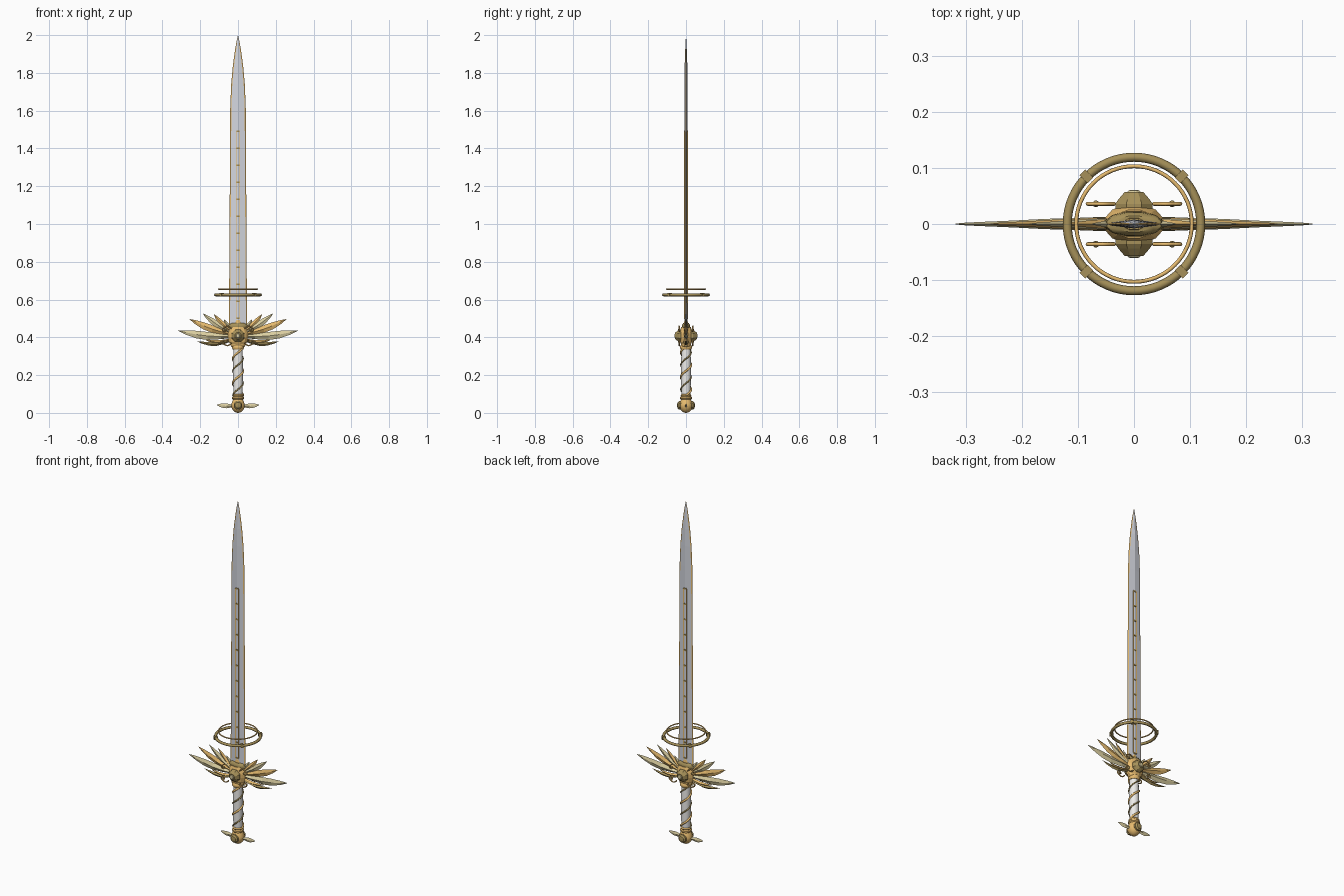
import bpy, bmesh
from math import sin, cos, pi, radians
from mathutils import Vector, Matrix

if "Cube" in bpy.data.objects:
    bpy.data.objects.remove(bpy.data.objects["Cube"])


def material(name, rgb):
    m = bpy.data.materials.new(name)
    m.diffuse_color = (*rgb, 1)
    m.use_nodes = True
    m.node_tree.nodes["Principled BSDF"].inputs["Base Color"].default_value = m.diffuse_color
    return m


GOLD = material("gold", (0.80, 0.50, 0.16))
PALE = material("pale_gold", (0.72, 0.63, 0.36))
BRONZE = material("bronze", (0.38, 0.28, 0.10))
STEEL = material("steel", (0.66, 0.68, 0.74))
IVORY = material("ivory", (0.85, 0.84, 0.82))
DARK = material("dark_steel", (0.12, 0.13, 0.17))


def loft(name, rings, mats, pick=lambda i: 0, smooth=False):
    """Skin closed rings of equal point count and cap both ends."""
    bm = bmesh.new()
    vs = [[bm.verts.new(p) for p in r] for r in rings]
    n = len(rings[0])
    for a, b in zip(vs, vs[1:]):
        for i in range(n):
            j = (i + 1) % n
            bm.faces.new((a[i], a[j], b[j], b[i])).material_index = pick(i)
    bm.faces.new(vs[0][::-1])
    bm.faces.new(vs[-1])
    bmesh.ops.remove_doubles(bm, verts=bm.verts, dist=1e-5)
    bmesh.ops.recalc_face_normals(bm, faces=bm.faces)
    me = bpy.data.meshes.new(name)
    bm.to_mesh(me)
    bm.free()
    for m in mats:
        me.materials.append(m)
    ob = bpy.data.objects.new(name, me)
    bpy.context.collection.objects.link(ob)
    if smooth:
        bpy.ops.object.select_all(action='DESELECT')
        ob.select_set(True)
        bpy.context.view_layer.objects.active = ob
        bpy.ops.object.shade_smooth_by_angle(angle=radians(40))
    return ob


def turned(name, profile, mat, sides=24, sx=1, sy=1, at=(0, 0, 0), rot=None, smooth=True):
    """Turned solid from (radius, height) pairs, optionally flattened or rotated."""
    rot = rot or Matrix.Identity(3)
    rings = [[Vector(at) + rot @ Vector((r * sx * cos(2 * pi * (k + .5) / sides),
              r * sy * sin(2 * pi * (k + .5) / sides), h))
              for k in range(sides)] for r, h in profile]
    return loft(name, rings, [mat], smooth=smooth)


def tube(name, pts, r, mat, cyclic=False):
    cu = bpy.data.curves.new(name, 'CURVE')
    cu.dimensions = '3D'
    cu.bevel_depth, cu.bevel_resolution, cu.use_fill_caps = r, 2, True
    s = cu.splines.new('POLY')
    s.points.add(len(pts) - 1)
    for p, q in zip(s.points, pts):
        p.co = (*q, 1)
    s.use_cyclic_u = cyclic
    cu.materials.append(mat)
    ob = bpy.data.objects.new(name, cu)
    bpy.context.collection.objects.link(ob)
    return ob


def box(name, loc, size, mat, angle=0):
    bpy.ops.mesh.primitive_cube_add(size=1, location=loc, rotation=(0, 0, angle))
    ob = bpy.context.object
    ob.name, ob.scale = name, size
    ob.data.materials.append(mat)


def ball(name, loc, r, mat):
    bpy.ops.mesh.primitive_uv_sphere_add(segments=12, ring_count=8, radius=r, location=loc)
    ob = bpy.context.object
    ob.name = name
    ob.data.materials.append(mat)
    bpy.ops.object.shade_smooth()


def feather(name, root, tip, width, thick, sag, mat):
    """Curved leaf with a diamond section lying in the XZ plane."""
    a, b = Vector((root[0], 0, root[1])), Vector((tip[0], 0, tip[1]))
    d = (b - a).normalized()
    up = Vector((-d.z, 0, d.x)) * (1 if d.x > 0 else -1)
    rings = []
    for t, w, th in ((0, .35, 1), (.2, .65, .95), (.45, 1, .75), (.65, .95, .5),
                     (.85, .55, .3), (.95, .22, .18), (1, .02, .06)):
        c = a.lerp(b, t) - up * sag * sin(pi * t)
        y = Vector((0, thick * th, 0))
        rings.append([c + up * width * w, c + y, c - up * width * w, c - y])
    return loft(name, rings, [mat])


# blade with gilded edges
rings = []
for z, w in ((.43, .048), (.6, .047), (1.1, .044), (1.62, .041), (1.74, .036),
             (1.84, .027), (1.92, .016), (1.97, .007), (2.0, .0004)):
    t = .008 * min(1, w / .03)
    e = max(w - .006, w * .6)
    k = t * .35
    rings.append([(w, 0, z), (e, k, z), (0, t, z), (-e, k, z),
                  (-w, 0, z), (-e, -k, z), (0, -t, z), (e, -k, z)])
loft("blade", rings, [STEEL, GOLD], lambda i: 1 if i in (0, 3, 4, 7) else 0)

# fuller ladder on both faces
for s in (-1, 1):
    for x in (-.009, .009):
        box("fuller_rail", (x, s * .0075, .995), (.004, .005, .99), GOLD)
    for i in range(12):
        box("fuller_rung", (0, s * .008, .5 + i * .09), (.018, .004, .008), BRONZE)

# floating halo rings and clamps
circle = [(cos(2 * pi * k / 64), sin(2 * pi * k / 64)) for k in range(64)]
tube("halo_ring", [(.119 * c, .119 * s, .625) for c, s in circle], .008, BRONZE, True)
tube("upper_halo_ring", [(.103 * c, .103 * s, .655) for c, s in circle], .0035, GOLD, True)
for k in range(4):
    a = pi / 4 + k * pi / 2
    box("halo_clamp", (.12 * cos(a), .12 * sin(a), .625), (.02, .014, .02), BRONZE, a)

# guard body and blade collar
turned("guard_body", [(.026, .345), (.036, .355), (.038, .365), (.045, .375), (.05, .40),
                      (.05, .42), (.043, .44), (.036, .455)], GOLD, 12, 1.1, .72, smooth=False)
turned("blade_collar", [(.05, .45), (.054, .457), (.05, .468), (.035, .475)], BRONZE, 12, 1, .42)
turned("blade_crest", [(.024, .465), (.016, .49), (.002, .515)], GOLD, 8, 1, .55, smooth=False)

for s in (-1, 1):
    turn = Matrix.Rotation(s * pi / 2, 3, 'X')
    # faceted boss on front and back
    turned("guard_boss", [(.036, .024), (.036, .036), (.030, .044), (.018, .057)], BRONZE, 8,
           at=(0, 0, .408), rot=turn, smooth=False)
    turned("guard_gem", [(.014, .056), (.010, .06), (.003, .061)], PALE, 8,
           at=(0, 0, .408), rot=turn, smooth=False)
    # pommel medallion
    turned("pommel_boss", [(.024, .02), (.024, .037), (.016, .045), (.006, .047)], BRONZE, 8,
           at=(0, 0, .04), rot=turn, smooth=False)
    for m in (-1, 1):
        # scrolls hugging the guard
        for z0, v in ((.37, -1), (.445, 1)):
            pts = [(m * (.035 + .035 * t / 8), s * .036, z0 + v * .014 * sin(pi * t / 10))
                   for t in range(9)]
            pts += [(m * (.072 + .011 * sin(q * .7)), s * .036,
                     z0 + v * (-.004 + .011 * cos(q * .7))) for q in range(8)]
            tube("guard_scroll", pts, .0035, GOLD)
            ball("scroll_bead", (m * .068, s * .036, z0 - v * .005), .006, BRONZE)

# wing feathers, lower quillons and pommel fins, mirrored
for m in (-1, 1):
    for i, (root, tip, w, th, sag, mat) in enumerate((
            ((.03, .405), (.318, .436), .021, .012, .012, PALE),
            ((.03, .415), (.256, .496), .019, .011, .009, GOLD),
            ((.03, .42), (.186, .526), .016, .010, .006, PALE),
            ((.03, .425), (.128, .522), .013, .009, .004, GOLD),
            ((.025, .43), (.075, .495), .010, .008, .002, PALE))):
        feather(f"wing_feather_{i + 1}", (m * root[0], root[1]), (m * tip[0], tip[1]), w, th, sag, mat)
    feather("lower_quillon", (m * .03, .385), (m * .218, .379), .010, .013, .018, BRONZE)
    feather("lower_quillon_trim", (m * .03, .395), (m * .17, .385), .009, .012, .014, GOLD)
    feather("pommel_fin", (m * .02, .037), (m * .112, .042), .013, .006, .002, PALE)

# grip with spiral wraps
turned("grip_core", [(.023, .08), (.025, .12), (.0265, .22), (.025, .32), (.023, .355)], IVORY)
for name, phase, r, mat in (("grip_wrap", 0, .0055, GOLD), ("grip_cord", pi, .004, BRONZE)):
    tube(name, [(.027 * cos(phase + t * 2 * pi / 24), .027 * sin(phase + t * 2 * pi / 24),
                 .092 + .26 * t / 48) for t in range(49)], r, mat)
turned("grip_top_collar", [(.027, .335), (.032, .342), (.032, .352), (.027, .36)], GOLD)

# pommel
turned("pommel_collar", [(.026, .07), (.031, .075), (.031, .083), (.026, .088), (.029, .094),
                         (.024, .1)], GOLD)
turned("pommel", [(.004, 0), (.016, .004), (.028, .015), (.036, .032), (.036, .046),
                  (.03, .062), (.024, .074)], GOLD)
